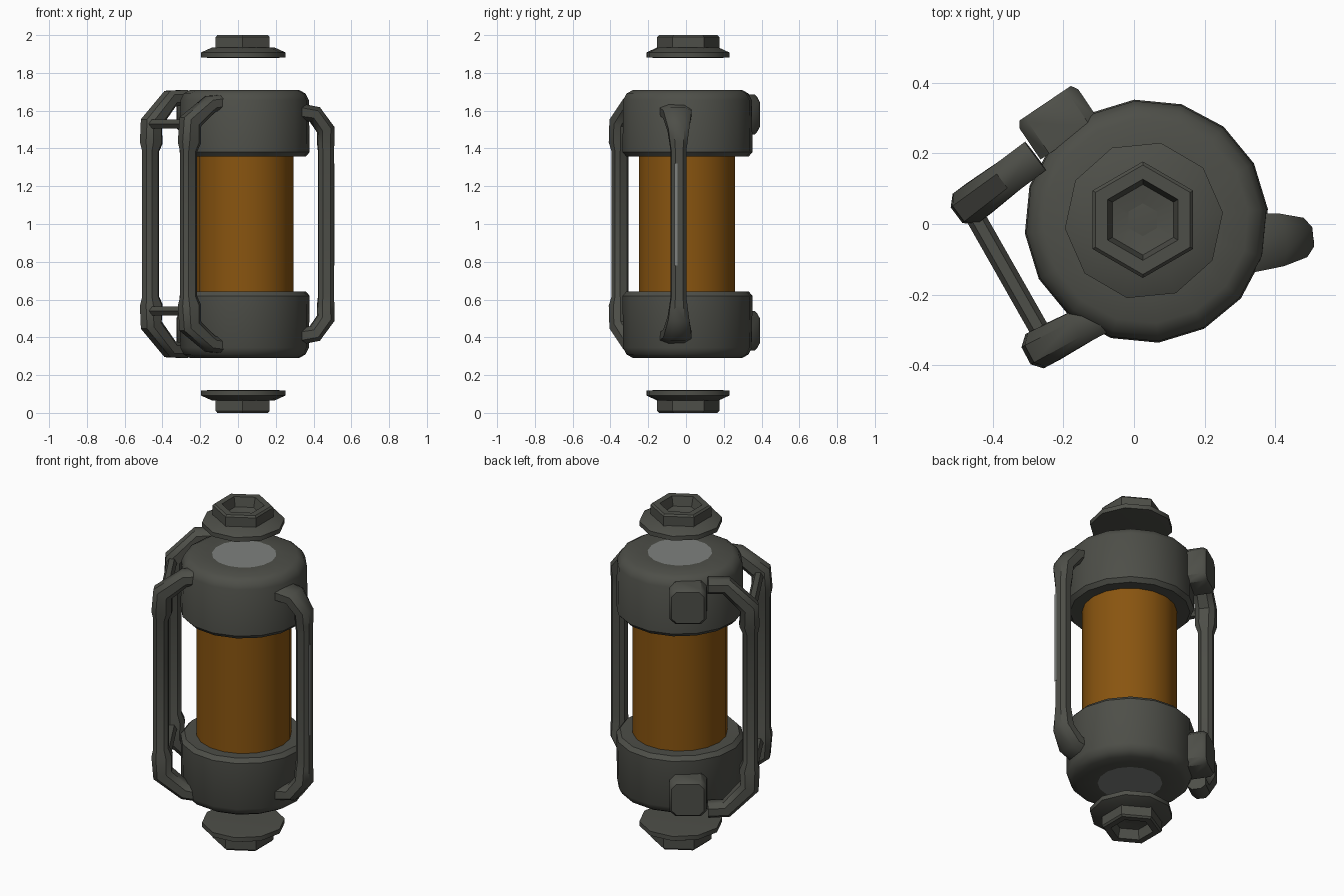
import bpy, math
from mathutils import Vector

if "Cube" in bpy.data.objects:
    bpy.data.objects.remove(bpy.data.objects["Cube"])


def material(name, rgb):
    m = bpy.data.materials.new(name)
    m.diffuse_color = (*rgb, 1)
    m.use_nodes = True
    m.node_tree.nodes["Principled BSDF"].inputs["Base Color"].default_value = m.diffuse_color
    return m


GREY = material("dark_grey_metal", (0.075, 0.077, 0.065))
LIGHT = material("light_grey_metal", (0.21, 0.22, 0.21))
AMBER = material("amber_glass", (0.25, 0.09, 0.005))


def make(name, verts, faces, mats, angle=40):
    me = bpy.data.meshes.new(name)
    me.from_pydata(verts, [], faces)
    for m in mats:
        me.materials.append(m)
    ob = bpy.data.objects.new(name, me)
    bpy.context.collection.objects.link(ob)
    bpy.ops.object.select_all(action='DESELECT')
    ob.select_set(True)
    bpy.context.view_layer.objects.active = ob
    bpy.ops.object.mode_set(mode='EDIT')
    bpy.ops.mesh.select_all(action='SELECT')
    bpy.ops.mesh.normals_make_consistent(inside=False)
    bpy.ops.object.mode_set(mode='OBJECT')
    bpy.ops.object.shade_smooth_by_angle(angle=math.radians(angle))
    return ob


def rings_to_faces(k, n):
    """Quads between k rings of n points, plus the two end faces."""
    f = [(i * n + j, i * n + (j + 1) % n, (i + 1) * n + (j + 1) % n, (i + 1) * n + j)
         for i in range(k - 1) for j in range(n)]
    return f + [tuple(range(n)), tuple(range((k - 1) * n, k * n))]


def lathe(name, centre, profile, n, mats, rot=0.0, flip=False, angle=40):
    v = []
    for r, z in profile:
        z = 2.0 - z if flip else z
        for j in range(n):
            a = rot + 2 * math.pi * j / n
            v.append((centre[0] + r * math.cos(a), centre[1] + r * math.sin(a), z))
    return make(name, v, rings_to_faces(len(profile), n), mats, angle)


def sweep(name, origin, inward, path):
    """Chamfered bar along (distance inward, z, half depth, half width) points."""
    d = Vector((inward[0], inward[1], 0)).normalized()
    side = Vector((-d.y, d.x, 0))
    up = Vector((0, 0, 1))
    o = Vector((origin[0], origin[1], 0))
    pts = [o + d * p[0] + up * p[1] for p in path]
    section = [(1, .5), (.5, 1), (-.5, 1), (-1, .5), (-1, -.5), (-.5, -1), (.5, -1), (1, -.5)]
    v = []
    for i, p in enumerate(path):
        t0 = (pts[i] - pts[max(i - 1, 0)]).normalized()
        t1 = (pts[min(i + 1, len(pts) - 1)] - pts[i]).normalized()
        nrm = (t0 + t1).normalized().cross(side)
        for s, q in section:
            v.append(pts[i] + nrm * (s * p[2]) + side * (q * p[3]))
    return make(name, v, rings_to_faces(len(path), 8), [GREY])


BODY = (0.035, 0.008)
KNOB = (0.028, 0.01)

# Glass cylinder
lathe("glass_tube", (0.036, 0.005), [(0.257, 0.6), (0.257, 1.4)], 18, [AMBER])

# Caps with a lighter disc in the end, and the floating end knobs
for flip, tag in ((False, "top"), (True, "bottom")):
    cap = lathe(tag + "_cap", BODY,
                [(0.25, 1.36), (0.325, 1.357), (0.346, 1.38), (0.342, 1.655),
                 (0.325, 1.69), (0.29, 1.71), (0.175, 1.71), (0.03, 1.71)],
                16, [GREY, LIGHT], 0.1, flip)
    for f in cap.data.polygons:
        c = f.center
        if abs(c.z - 1) > 0.705 and math.hypot(c.x - BODY[0], c.y - BODY[1]) < 0.175:
            f.material_index = 1
    lathe(tag + "_knob_flange", KNOB,
          [(0.19, 1.88), (0.225, 1.882), (0.225, 1.908), (0.165, 1.935)],
          10, [GREY], 0.1, flip)
    lathe(tag + "_knob_hex", (0.025, 0.012),
          [(0.165, 1.9), (0.165, 1.99), (0.155, 2.0), (0.115, 2.0), (0.1, 1.945), (0.02, 1.93)],
          6, [GREY], math.pi / 2, flip)

# Handles: upper half of each path, mirrored about z = 1
handles = {
    "left_handle": ((-0.463, 0.055), (0.8, 0.6),
                    [(0.23, 1.668, .042, .05), (0.13, 1.664, .045, .05),
                     (0.005, 1.535, .052, .055), (0.005, 1.43, .055, .055)]),
    "front_handle": ((-0.262, -0.35), (0.88, 0.47),
                     [(0.20, 1.645, .04, .05), (0.13, 1.635, .045, .05),
                      (0.01, 1.54, .055, .055), (0.005, 1.43, .055, .055)]),
    "right_handle": ((0.466, -0.04), (-1, -0.1),
                     [(0.15, 1.595, .045, .085), (0.06, 1.58, .045, .075),
                      (0.002, 1.50, .046, .056), (0.002, 1.43, .044, .046)]),
}
for name, (origin, inward, half) in handles.items():
    half = half + [(0, 1.385, .041, .04)]
    path = half + [(p[0], 2.0 - p[1], p[2], p[3]) for p in reversed(half)]
    sweep(name, origin, inward, path)

# Rungs joining the left and front handles, and the two back blocks
for z, tag in ((1.53, "top"), (0.54, "bottom")):
    a, b = Vector((-0.455, 0.03, z)), Vector((-0.262, -0.31, z))
    t = (b - a).normalized()
    s = Vector((-t.y, t.x, 0))
    v = [p + s * (.028 * math.cos(k * math.pi / 3)) + Vector((0, 0, .028 * math.sin(k * math.pi / 3)))
         for p in (a, b) for k in range(6)]
    make(tag + "_rung", v, rings_to_faces(2, 6), [GREY])

for z, tag in ((1.58, "top"), (0.435, "bottom")):
    # chamfered slab standing on the cap side
    out = Vector((-0.56, 0.83, 0)).normalized()
    tan = Vector((out.y, -out.x, 0))
    base = Vector((-0.21, 0.28, z))
    corner = [(1, .7), (.7, 1), (-.7, 1), (-1, .7), (-1, -.7), (-.7, -1), (.7, -1), (1, -.7)]
    v = [base + out * h + tan * (x * w) + Vector((0, 0, y * w * 1.05))
         for h, w in ((-.05, .1), (.055, .1), (.075, .088)) for x, y in corner]
    make(tag + "_back_block", v, rings_to_faces(3, 8), [GREY])

# Pale worn strip on the right handle
x, y = 0.507, -0.054
make("handle_strip", [(x + dx, y + dy, z) for z in (0.78, 1.32)
                      for dx, dy in ((0, -.008), (.003, -.008), (.003, .008), (0, .008))],
     rings_to_faces(2, 4), [LIGHT])
